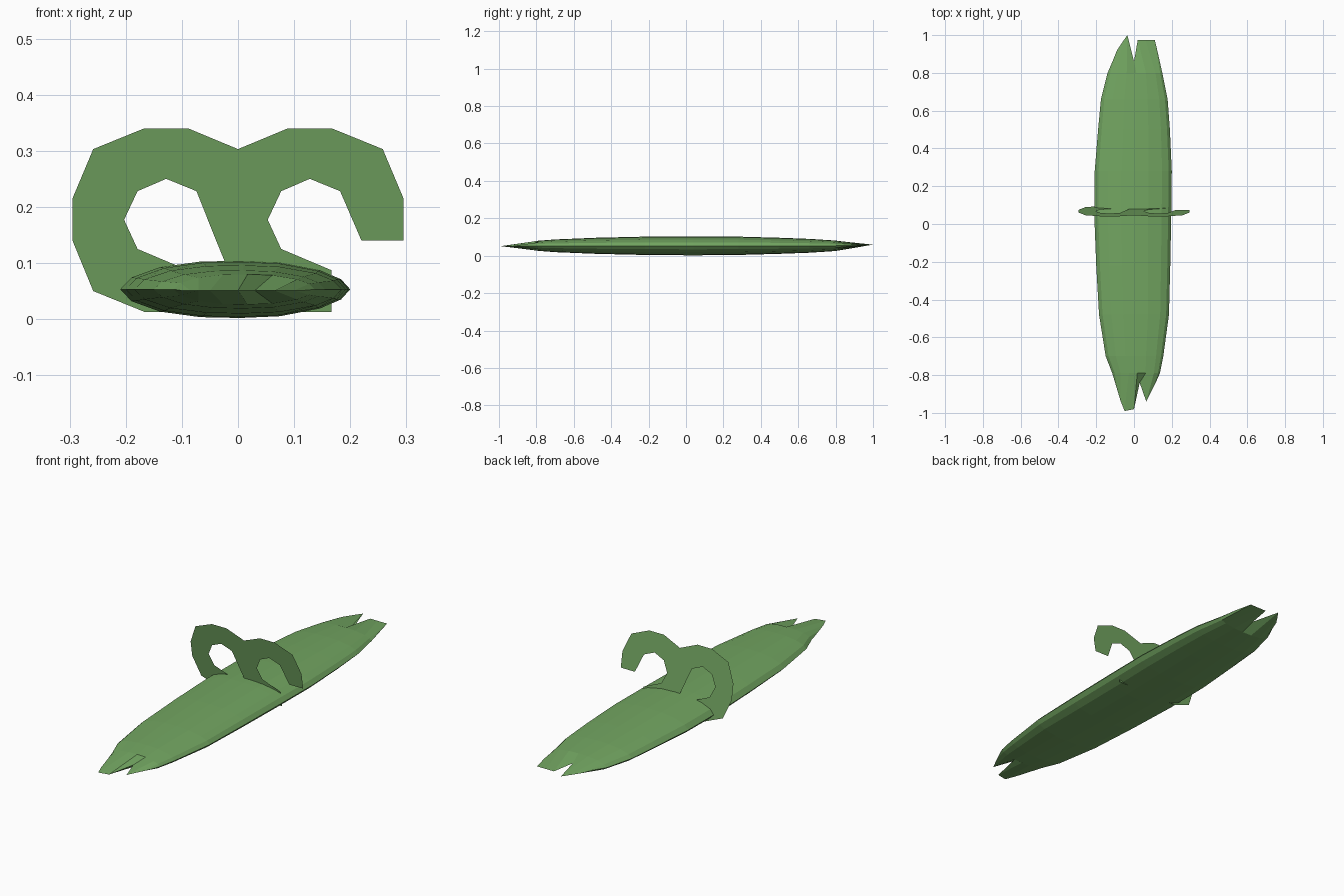
import bpy

mat = bpy.data.materials.new("leaf_green")
mat.diffuse_color = (0.17, 0.38, 0.12, 1)


def make_object(name, verts, faces):
    mesh = bpy.data.meshes.new(name)
    mesh.from_pydata(verts, [], faces)
    mesh.validate()
    mesh.materials.append(mat)
    obj = bpy.data.objects.new(name, mesh)
    bpy.context.collection.objects.link(obj)


# Pod body: lens cross-sections lofted along y, ending in notched tips
MID = 0.053
us = [-1, -0.9, -0.65, -0.3, 0.05, 0.4, 0.75, 0.92, 1]
stations = [  # y, left x, right x, half thickness
    (-0.79, -0.115, 0.137, 0.027), (-0.70, -0.15, 0.155, 0.034),
    (-0.48, -0.185, 0.185, 0.043), (-0.22, -0.20, 0.192, 0.049),
    (0.04, -0.21, 0.197, 0.051), (0.28, -0.208, 0.20, 0.049),
    (0.50, -0.19, 0.19, 0.043), (0.66, -0.175, 0.178, 0.037),
    (0.80, -0.14, 0.15, 0.028)]
south = [(-0.10, -0.84), (-0.085, -0.89), (-0.07, -0.94), (-0.05, -0.99),
         (0, -0.98), (0.03, -0.84), (0.065, -0.94), (0.1, -0.87), (0.115, -0.84)]
north = [(-0.11, 0.87), (-0.09, 0.92), (-0.06, 0.965), (-0.035, 1.0),
         (0.0, 0.86), (0.02, 0.975), (0.06, 0.975), (0.11, 0.975), (0.13, 0.89)]

n = len(us)
ring = 2 * n - 2


def closed_ring(upper, lower):
    return upper + lower[-2:0:-1]


rings = [closed_ring(t, t) for t in [[(x, y, MID - 0.002) for x, y in south]]]
for y, xl, xr, h in stations:
    upper, lower = [], []
    for u in us:
        x = xl + (xr - xl) * (u + 1) / 2
        dz = h * (1 - abs(u) ** 2.5) ** 0.6
        upper.append((x, y, MID + dz))
        lower.append((x, y, MID - dz))
    rings.append(closed_ring(upper, lower))
tip = [(x, y, MID + 0.006) for x, y in north]
rings.append(closed_ring(tip, tip))

verts = [v for r in rings for v in r]
faces = []
for j in range(len(rings) - 1):
    for i in range(ring):
        a, b = j * ring + i, j * ring + (i + 1) % ring
        faces.append((a, b, b + ring, a + ring))
make_object("pod_body", verts, faces)

# Twin curl: two identical open hooks merged into one thin leaning sheet
R = 0.128
arc = [(0.039, 0.163), (-0.039, 0.163), (-0.13, 0.126), (-0.167, 0.038),
       (-0.167, -0.037), (-0.13, -0.127), (-0.039, -0.164), (0.039, -0.164)]
inner = [(0.039, -0.09), (-0.051, -0.052), (-0.075, 0), (-0.051, 0.051),
         (0, 0.073), (0.054, 0.051), (0.092, -0.037)]


def shift(points, dx):
    return [(x + dx, z + 0.177) for x, z in points]


outline = (shift([(0.167, -0.037), (0.167, 0.038), (0.13, 0.126)] + arc[:2], R)
           + [(0, 0.303)] + shift(arc + inner[:-1], -R)
           + shift(arc[4:] + inner, R))
make_object("twin_curl", [(x, 0.04 + 0.17 * (0.34 - z), z) for x, z in outline],
            [list(range(len(outline)))])
